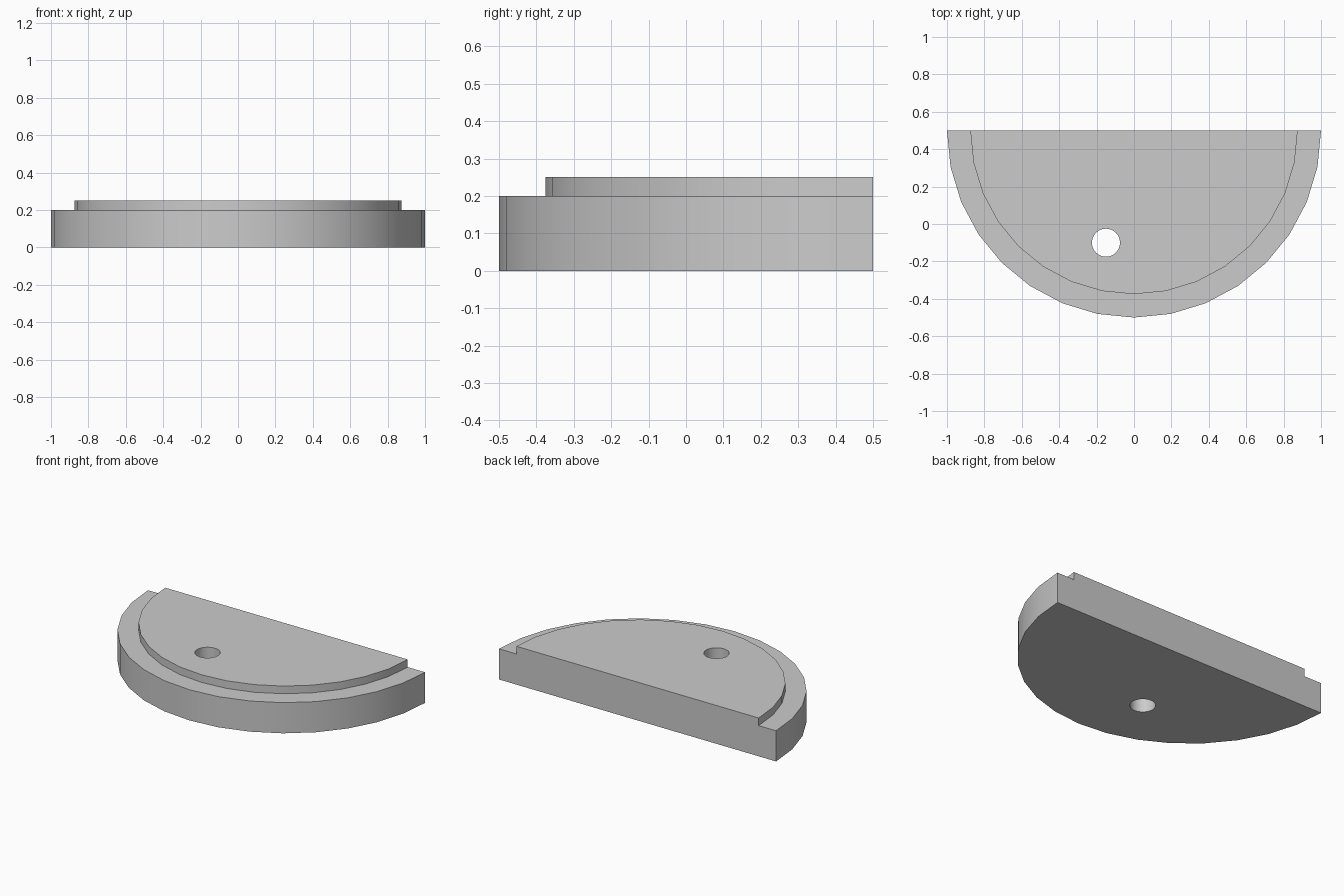
import bpy
import bmesh
import math

cube = bpy.data.objects.get("Cube")
if cube:
    bpy.data.objects.remove(cube, do_unlink=True)

SEGMENTS = 16
CENTRE_Y = 0.5
PROFILE = [(0, 0), (1, 0), (1, 0.2), (0.875, 0.2), (0.875, 0.25), (0, 0.25)]

grey = bpy.data.materials.new("light_grey")
grey.use_nodes = True
colour = (0.6, 0.6, 0.6, 1)
grey.diffuse_color = colour
grey.node_tree.nodes["Principled BSDF"].inputs["Base Color"].default_value = colour

# Stepped half disc: half turn of the rim profile, closed by a flat back
bm = bmesh.new()
verts = [bm.verts.new((r, CENTRE_Y, z)) for r, z in PROFILE]
edges = [bm.edges.new(pair) for pair in zip(verts, verts[1:])]
bmesh.ops.spin(bm, geom=verts + edges, cent=(0, CENTRE_Y, 0), axis=(0, 0, 1),
               angle=-math.pi, steps=SEGMENTS)
bmesh.ops.remove_doubles(bm, verts=bm.verts, dist=1e-4)
bmesh.ops.contextual_create(bm, geom=[e for e in bm.edges if e.is_boundary])
bmesh.ops.dissolve_limit(bm, angle_limit=math.radians(1), verts=bm.verts, edges=bm.edges)
bmesh.ops.recalc_face_normals(bm, faces=bm.faces)
mesh = bpy.data.meshes.new("half_disc_plate")
bm.to_mesh(mesh)
bm.free()
mesh.materials.append(grey)
plate = bpy.data.objects.new("half_disc_plate", mesh)
bpy.context.collection.objects.link(plate)

# Round through hole
bpy.ops.mesh.primitive_cylinder_add(vertices=32, radius=0.075, depth=1,
                                    location=(-0.15, -0.1, 0.1))
cutter = bpy.context.object
cutter.name = "hole_cutter"
cutter.hide_render = True
cutter.data.materials.append(grey)
cut = plate.modifiers.new("hole", 'BOOLEAN')
cut.operation = 'DIFFERENCE'
cut.solver = 'EXACT'
cut.object = cutter

bpy.ops.object.select_all(action='DESELECT')
plate.select_set(True)
bpy.context.view_layer.objects.active = plate
bpy.ops.object.modifier_apply(modifier=cut.name)
bpy.data.objects.remove(cutter, do_unlink=True)
bpy.ops.object.shade_smooth_by_angle(angle=math.radians(30))
